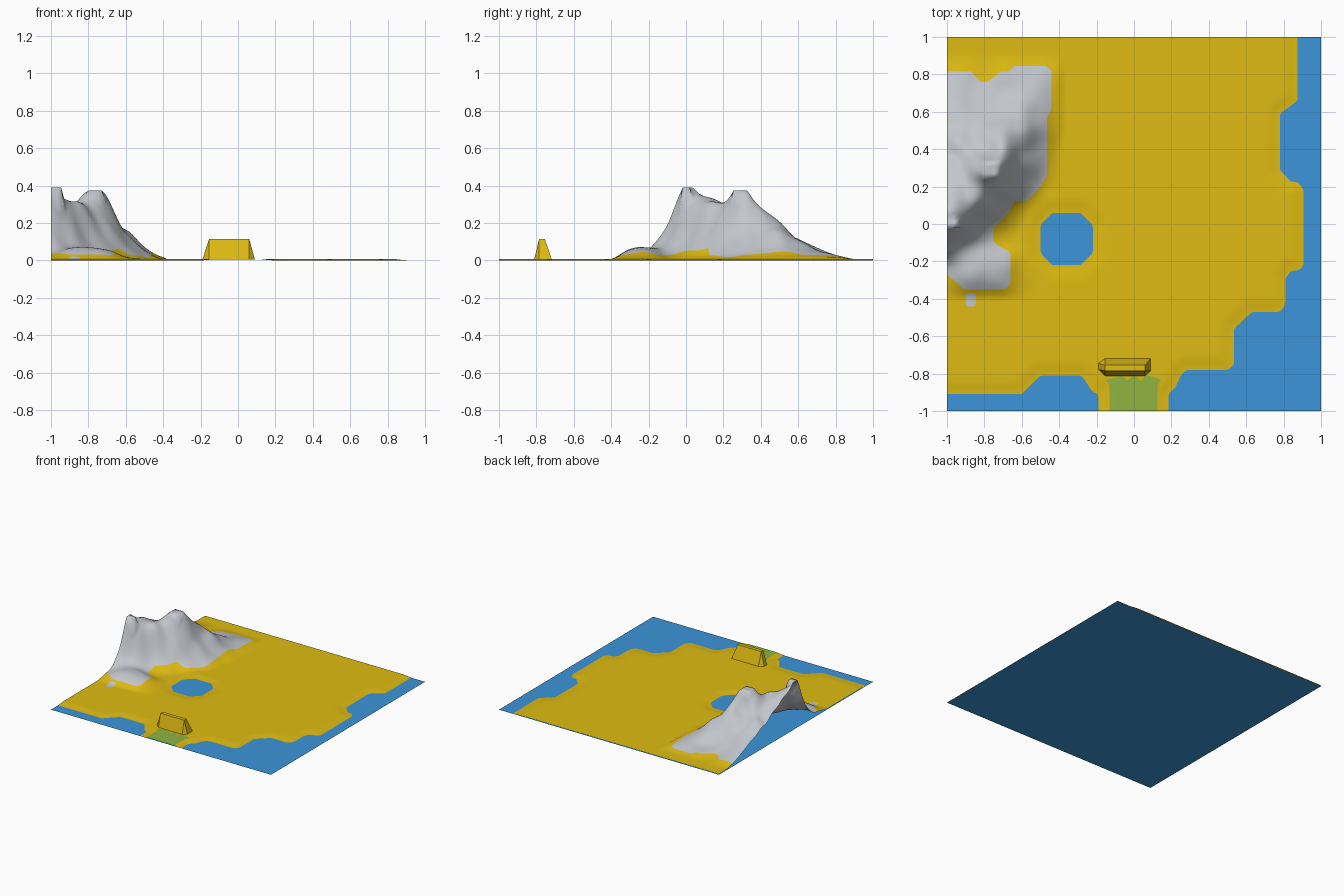
import bpy, bmesh, math
from mathutils import Vector, noise

if "Cube" in bpy.data.objects:
    bpy.data.objects.remove(bpy.data.objects["Cube"])


def material(name, rgb):
    m = bpy.data.materials.new(name)
    m.diffuse_color = (*rgb, 1)
    m.use_nodes = True
    m.node_tree.nodes["Principled BSDF"].inputs["Base Color"].default_value = m.diffuse_color
    return m


WATER = material("water blue", (0.045, 0.30, 0.69))
SAND = material("sand yellow", (0.74, 0.50, 0.006))
ROCK = material("rock grey", (0.54, 0.565, 0.60))
GRASS = material("grass green", (0.28, 0.46, 0.052))


def make(name, bm, mats):
    me = bpy.data.meshes.new(name)
    bm.to_mesh(me)
    bm.free()
    for m in mats:
        me.materials.append(m)
    ob = bpy.data.objects.new(name, me)
    bpy.context.collection.objects.link(ob)
    return ob


def inside_distance(x, y, poly):
    """Distance to the outline, positive inside."""
    best, inside = 9.0, False
    for i, (bx, by) in enumerate(poly):
        ax, ay = poly[i - 1]
        dx, dy = bx - ax, by - ay
        t = max(0, min(1, ((x - ax) * dx + (y - ay) * dy) / (dx * dx + dy * dy)))
        best = min(best, math.hypot(x - ax - t * dx, y - ay - t * dy))
        if (ay > y) != (by > y) and x < ax + (y - ay) * dx / dy:
            inside = not inside
    return best if inside else -best


# Map outlines (run past the map edge so only real shores slope)
LAND = [(-1.3, 1.3), (.875, 1.3), (.875, .66), (.78, .59), (.78, .29), (.84, .225),
        (.875, .225), (.905, .19), (.905, -.23), (.87, -.25), (.84, -.25), (.81, -.29),
        (.81, -.43), (.78, -.47), (.63, -.47), (.535, -.56), (.535, -.75), (.505, -.78),
        (.28, -.78), (.25, -.81), (.22, -.875), (.185, -.91), (.185, -1.3), (-.19, -1.3),
        (-.19, -.91), (-.22, -.9), (-.28, -.81), (-.5, -.81), (-.6, -.91), (-1.3, -.91)]
LAKE = [(-.5, -.155), (-.435, -.22), (-.285, -.22), (-.22, -.155),
        (-.22, -.005), (-.285, .06), (-.435, .06), (-.5, -.005)]
MOUNTAIN = [(-1.3, .815), (-.87, .815), (-.82, .76), (-.78, .76), (-.71, .815), (-.67, .815),
            (-.64, .845), (-.47, .845), (-.44, .82), (-.44, .62), (-.465, .57), (-.465, .26),
            (-.5, .2), (-.57, .125), (-.64, .12), (-.67, .06), (-.75, -.02), (-.75, -.1),
            (-.71, -.125), (-.66, -.15), (-.66, -.32), (-.69, -.35), (-.91, -.35), (-1.3, -.05)]
MOUNTAIN[-1:] = [(-.94, -.32), (-1, -.27), (-1.3, -.27)]
STONE = [(-.9, -.37), (-.845, -.37), (-.845, -.44), (-.9, -.44)]
LAWN = [(-.13, -1.3), (-.13, -.86), (-.155, -.835), (-.06, -.81), (-.04, -.84), (0, -.81),
        (.04, -.84), (.06, -.81), (.1, -.815), (.15, -.838), (.125, -.86), (.125, -1.3)]

# Mountain cross-sections in hundredths: x from -1 to -0.4, y from 0.9 down to -0.4
SECTIONS = [
    (0, 0, 0, 0, 0, 0, 0), (2, 2, 1, 2, 2, 2, 1), (6, 5, 4, 4, 5, 4, 1), (10, 10, 9, 10, 10, 5, 1),
    (14, 16, 17, 19, 15, 6, 1), (19, 21, 24, 26, 16, 5, 0), (23, 26, 35, 31, 14, 4, 0),
    (28, 29, 31, 20, 8, 1, 0), (33, 31, 22, 10, 2, 0, 0), (39, 24, 9, 3, 0, 0, 0),
    (18, 9, 4, 1, 0, 0, 0), (5, 6, 6, 5, 1, 0, 0), (2, 5, 5, 4, 1, 0, 0), (0, 0, 0, 0, 0, 0, 0)]


def spline(vals, u):
    """Catmull-Rom value at index u."""
    i = int(math.floor(u))
    t = u - i
    a, b, c, d = (vals[max(0, min(len(vals) - 1, k))] for k in range(i - 1, i + 3))
    return b + .5 * t * (c - a + t * (2 * a - 5 * b + 4 * c - d + t * (3 * (b - c) + d - a)))


def mountain_height(x, y):
    u, v = (x + 1) / .1, (.9 - y) / .1
    if u >= 6 or v <= 0 or v >= 13:
        return 0
    h = max(0, spline([spline(r, u) for r in SECTIONS], v) / 100)
    h += .15 * h * noise.noise(Vector((x * 9, y * 9, 3)))
    # two flat-topped peaks
    if -.815 < x < -.725 and .245 < y < .345:
        h = .365
    if x < -.935 and -.03 < y < .03:
        h = .387
    return min(h, .39)


def shore(x, y):
    return min(inside_distance(x, y, LAND), -inside_distance(x, y, LAKE))


def cut(bm, field, clear=False, slot=0):
    """Cut the flat sheet along field = 0, then remove the outside or colour the inside."""
    for v in bm.verts:
        v.co.z = field(v.co.x, v.co.y)
    bmesh.ops.bisect_plane(bm, geom=bm.verts[:] + bm.edges[:] + bm.faces[:], dist=1e-5,
                           plane_co=(0, 0, 0), plane_no=(0, 0, 1), clear_inner=clear)
    if not clear:
        for f in bm.faces:
            if f.calc_center_median().z > 0:
                f.material_index = slot


# Water sheet
bm = bmesh.new()
bmesh.ops.create_grid(bm, x_segments=1, y_segments=1, size=1)
make("water", bm, [WATER])

# Terrain: sand, mountain and lawn in one height field
bm = bmesh.new()
bmesh.ops.create_grid(bm, x_segments=110, y_segments=110, size=1)
cut(bm, shore, clear=True)
cut(bm, lambda x, y: max(inside_distance(x, y, MOUNTAIN), inside_distance(x, y, STONE)), slot=1)
cut(bm, lambda x, y: inside_distance(x, y, LAWN), slot=2)
for v in bm.verts:
    x, y = v.co.x, v.co.y
    t = max(0, min(1, shore(x, y) / .08))
    v.co.z = .001 + .007 * t * t * (3 - 2 * t) + mountain_height(x, y)
    v.co.z = min(v.co.z, .39)
for f in bm.faces:
    f.smooth = True
make("terrain", bm, [SAND, ROCK, GRASS])

# Tent: flat ridge, sloping walls and flared end flaps
bm = bmesh.new()
base = [(-.155, -.812), (.06, -.812), (.09, -.785), (.09, -.718), (-.155, -.718),
        (-.19, -.745), (-.19, -.778)]
top = [(-.155, -.785), (.06, -.785), (.06, -.755), (-.155, -.755)]
for ring, z in ((base, .006), (top, .115)):
    for x, y in ring:
        bm.verts.new((x, y, z))
bmesh.ops.convex_hull(bm, input=bm.verts[:])
bmesh.ops.recalc_face_normals(bm, faces=bm.faces[:])
make("tent", bm, [SAND])
